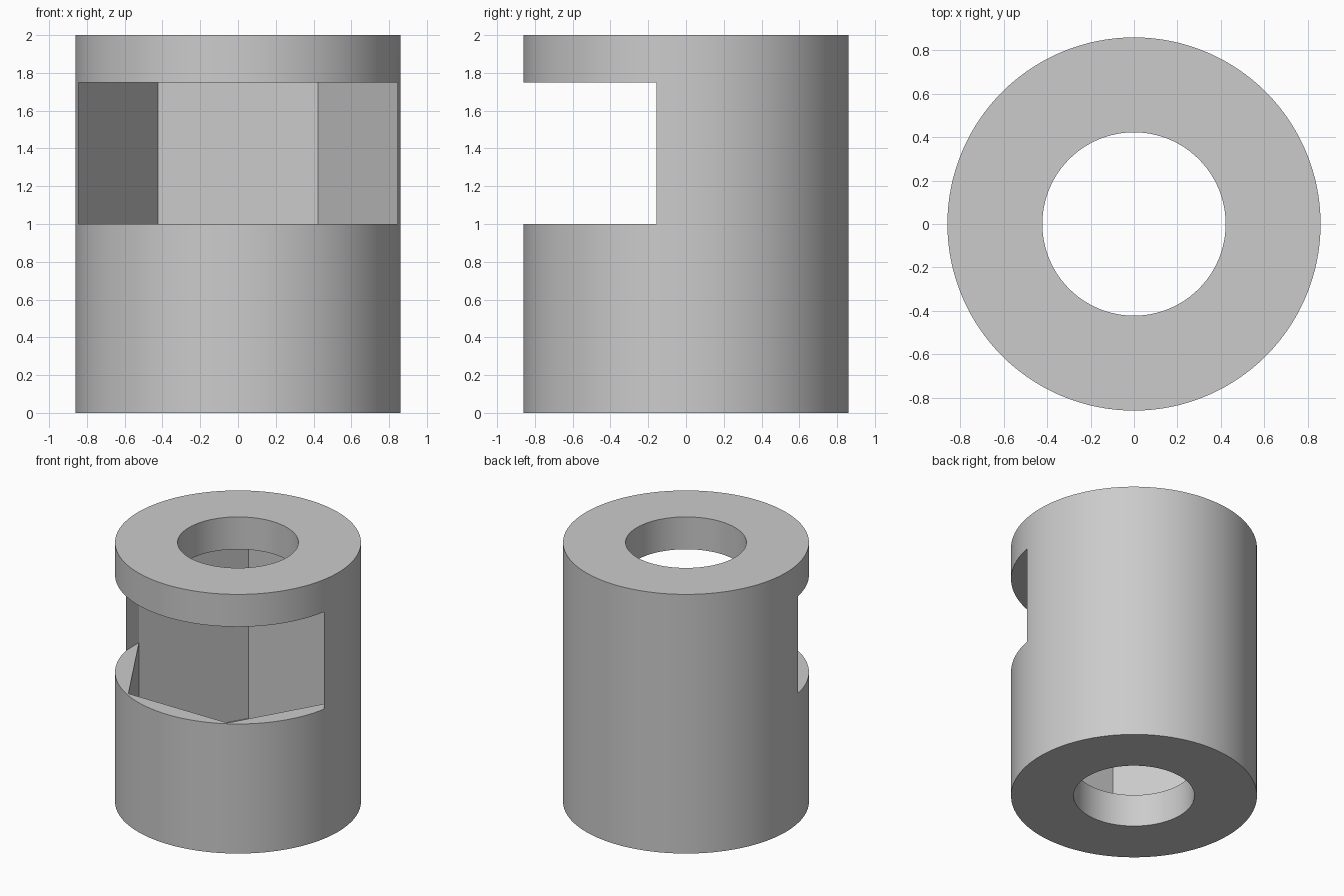
import bpy
import bmesh
from math import cos, sin, pi, radians

cube = bpy.data.objects.get("Cube")
if cube:
    bpy.data.objects.remove(cube, do_unlink=True)

HEIGHT, OUTER, BORE = 2.0, 0.86, 0.4225
HEX = 0.8455                      # corner radius of the nut pocket
POCKET_LOW, SLOT_LOW, POCKET_TOP = 0.25, 1.0, 1.75


def ring(radius, sides):
    return [(radius * cos(2 * pi * i / sides), radius * sin(2 * pi * i / sides))
            for i in range(sides)]


def prism(name, outline, low, high):
    """Extrude a flat outline from one height to another."""
    bm = bmesh.new()
    base = bm.faces.new([bm.verts.new((x, y, low)) for x, y in outline])
    grown = bmesh.ops.extrude_face_region(bm, geom=[base])["geom"]
    tops = [v for v in grown if isinstance(v, bmesh.types.BMVert)]
    bmesh.ops.translate(bm, verts=tops, vec=(0, 0, high - low))
    bmesh.ops.recalc_face_normals(bm, faces=bm.faces)
    mesh = bpy.data.meshes.new(name)
    bm.to_mesh(mesh)
    bm.free()
    obj = bpy.data.objects.new(name, mesh)
    bpy.context.collection.objects.link(obj)
    return obj


def cut(body, cutter):
    """Subtract the cutter and discard it."""
    cutter.hide_render = True
    mod = body.modifiers.new("cut", "BOOLEAN")
    mod.operation, mod.solver, mod.object = "DIFFERENCE", "EXACT", cutter
    bpy.context.view_layer.objects.active = body
    bpy.ops.object.modifier_apply(modifier=mod.name)
    bpy.data.objects.remove(cutter, do_unlink=True)


# Outer sleeve
sleeve = prism("slotted_sleeve", ring(OUTER, 128), 0, HEIGHT)

# Hexagonal pocket, front insertion slot and through bore
cut(sleeve, prism("hex_pocket", ring(HEX, 6), POCKET_LOW, POCKET_TOP))
slot = [(-HEX, -1), (HEX, -1), (HEX, 0), (-HEX, 0)]
cut(sleeve, prism("front_slot", slot, SLOT_LOW, POCKET_TOP))
cut(sleeve, prism("bore", ring(BORE, 96), -0.1, HEIGHT + 0.1))

# Plain grey finish
grey = bpy.data.materials.new("plain_grey")
grey.use_nodes = True
colour = (0.6, 0.6, 0.6, 1)
grey.diffuse_color = colour
grey.node_tree.nodes["Principled BSDF"].inputs["Base Color"].default_value = colour
sleeve.data.materials.clear()
sleeve.data.materials.append(grey)

# Smooth round walls, sharp rims
bpy.ops.object.select_all(action="DESELECT")
sleeve.select_set(True)
bpy.context.view_layer.objects.active = sleeve
bpy.ops.object.shade_smooth_by_angle(angle=radians(30))
